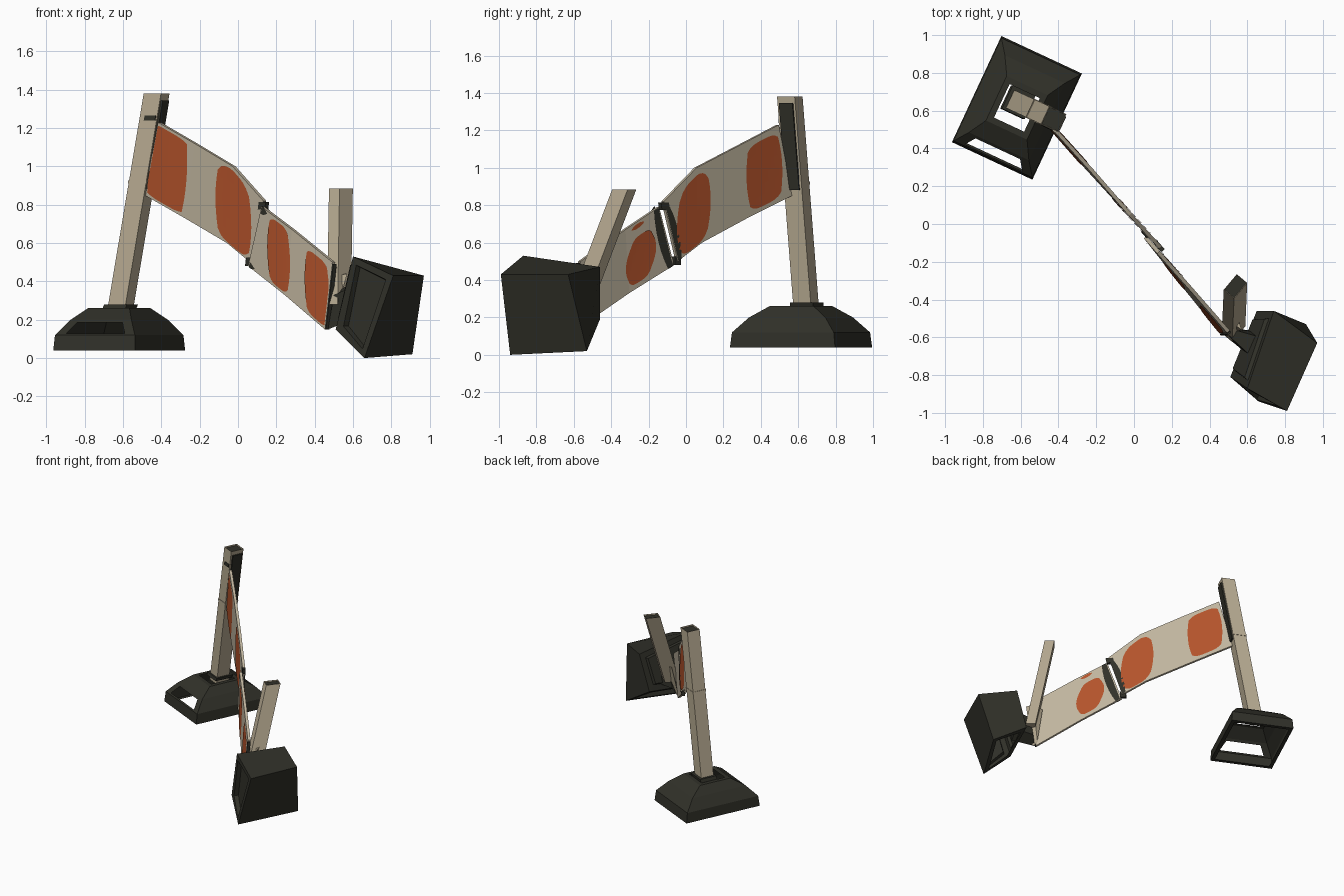
import bpy, bmesh, math
from mathutils import Vector

if "Cube" in bpy.data.objects:
    bpy.data.objects.remove(bpy.data.objects["Cube"], do_unlink=True)


def material(name, rgb):
    m = bpy.data.materials.new(name)
    m.use_nodes = True
    m.diffuse_color = (*rgb, 1)
    m.node_tree.nodes["Principled BSDF"].inputs["Base Color"].default_value = (*rgb, 1)
    return m


DARK = material("dark olive rubber", (0.030, 0.030, 0.022))
BEIGE = material("weathered beige", (0.48, 0.41, 0.29))
PALE = material("pale board beige", (0.52, 0.455, 0.34))
RUST = material("rust orange", (0.45, 0.086, 0.024))


def finish(name, bm, *mats, solid=True):
    if solid:
        bmesh.ops.recalc_face_normals(bm, faces=bm.faces)
    me = bpy.data.meshes.new(name)
    bm.to_mesh(me)
    bm.free()
    for m in mats:
        me.materials.append(m)
    ob = bpy.data.objects.new(name, me)
    bpy.context.collection.objects.link(ob)
    return ob


def loft(rings):
    """Capped skin over rings of equal point count; returns bmesh, side faces, caps."""
    bm = bmesh.new()
    vs = [[bm.verts.new(p) for p in r] for r in rings]
    n = len(vs[0])
    sides = [[bm.faces.new((a[i], a[(i + 1) % n], b[(i + 1) % n], b[i]))
              for i in range(n)] for a, b in zip(vs, vs[1:])]
    caps = [bm.faces.new(vs[0][::-1]), bm.faces.new(vs[-1])]
    bmesh.ops.recalc_face_normals(bm, faces=bm.faces)
    return bm, sides, caps


def rect(c, hx, hy, deg):
    a = math.radians(deg)
    ux = Vector((math.cos(a), math.sin(a), 0))
    uy = Vector((-ux.y, ux.x, 0))
    return [Vector(c) + ux * hx * i + uy * hy * j
            for i, j in ((-1, -1), (1, -1), (1, 1), (-1, 1))]


def inset(bm, face, width, push=0.0):
    bmesh.ops.inset_individual(bm, faces=[face], thickness=width, depth=push)
    return face


def strut(name, p0, p1, hx, hy, deg, mat, hollow=False):
    bm, _, caps = loft([rect(p0, hx, hy, deg), rect(p1, hx, hy, deg)])
    if hollow:
        # dark, slightly sunken end of the tube
        top = inset(bm, inset(bm, caps[1], 0.004), 0.001, -0.01)
        top.material_index = 1
    return finish(name, bm, mat, DARK)


# Standing foot: hollow shell with a sloped crown, post opening and a torn slot
TURN = -25
FOOT = Vector((-0.62, 0.615, 0))
levels = ((0.04, 0.235, 0.31), (0.12, 0.23, 0.30), (0.20, 0.175, 0.225), (0.26, 0.12, 0.13))
bm, sides, caps = loft([rect(FOOT + Vector((0, 0, z)), a, b, TURN) for z, a, b in levels])
lip = inset(bm, caps[0], 0.04)
crown = inset(bm, caps[1], 0.045)
slot = inset(bm, sides[1][0], 0.024)
mid = slot.calc_center_median()
along = Vector((math.cos(math.radians(TURN)), math.sin(math.radians(TURN)), 0))
for v in slot.verts:
    v.co -= along * (v.co - mid).dot(along) * 0.2
bmesh.ops.delete(bm, geom=[lip, crown, slot], context="FACES")
finish("standing_foot", bm, DARK)

# Tall leaning post with its collar and the dark joint strip
P0, P1 = Vector((-0.62, 0.645, 0.22)), Vector((-0.425, 0.555, 1.38))
strut("tall_post", P0, P1, 0.05, 0.052, TURN, BEIGE, hollow=True)
strut("post_collar", P0 + Vector((0, 0, 0.035)), P0 + Vector((0.01, 0, 0.06)),
      0.066, 0.068, TURN, DARK)
side = Vector((0.050, -0.023, 0))
strut("post_joint_strip", P0.lerp(P1, 0.57) + side, P0.lerp(P1, 0.97) + side,
      0.006, 0.040, TURN, DARK)
strut("post_band", P0.lerp(P1, 0.595), P0.lerp(P1, 0.61), 0.053, 0.055, TURN, BEIGE)
clamp = P0.lerp(P1, 0.88) + Vector((-0.012, -0.052, 0))
strut("post_clamp", clamp, clamp + Vector((0.005, 0, 0.025)), 0.032, 0.006, TURN, DARK)

# Broken board: two halves given as (top, bottom) pairs along their length
BOARD_A = [((-0.41, 0.49, 1.23), (-0.48, 0.56, 0.85)),
           ((-0.22, 0.28, 1.12), (-0.27, 0.32, 0.73)),
           ((-0.02, 0.05, 1.00), (-0.05, 0.08, 0.60)),
           ((0.14, -0.125, 0.82), (0.07, -0.05, 0.50))]
BOARD_B = [((0.13, -0.15, 0.79), (0.06, -0.07, 0.48)),
           ((0.29, -0.33, 0.67), (0.25, -0.31, 0.33)),
           ((0.50, -0.57, 0.50), (0.46, -0.57, 0.15))]
NORMAL = Vector((-0.76, -0.65, 0))
HALF = 0.01


def board_point(board, x, t, off):
    """Point on a board at true position x, height fraction t, offset off."""
    mid = [(a[0] + b[0]) / 2 for a, b in board]
    m = x
    for _ in range(4):
        m = max(mid[0] + 0.006, min(mid[-1] - 0.001, m))
        i = max(0, min(len(board) - 2, sum(c <= m for c in mid) - 1))
        k = (m - mid[i]) / (mid[i + 1] - mid[i])
        top = Vector(board[i][0]).lerp(Vector(board[i + 1][0]), k)
        low = Vector(board[i][1]).lerp(Vector(board[i + 1][1]), k)
        p = low.lerp(top, t)
        m += x - p.x
    return p + NORMAL * off


for name, board in (("upper_board", BOARD_A), ("lower_board", BOARD_B)):
    rings = [[Vector(p) + NORMAL * o for p, o in
              ((t, HALF), (t, -HALF), (b, -HALF), (b, HALF))] for t, b in board]
    finish(name, loft(rings)[0], PALE)


def painted(name, board, x0, x1, t0, t1, face, round_off=0.3, mat=RUST, lean=0.0):
    """Rounded paint patch lying on one face of a board, in a fine grid."""
    bm = bmesh.new()
    cols, n = [], 10
    for i in range(n + 1):
        u = 2 * i / n - 1
        h = (t1 - t0) / 2 * (1 - round_off * abs(u) ** 4)
        m = (t0 + t1) / 2
        x = x0 + (x1 - x0) * i / n
        cols.append([])
        for j in range(7):
            t = m + h * (j / 3 - 1)
            bulge = 0.012 * u * (1 - (j / 3 - 1) ** 2)
            p = board_point(board, x + bulge + lean * (t - 0.5), t, face * (HALF + 0.004))
            cols[-1].append(bm.verts.new(p))
    for a, b in zip(cols, cols[1:]):
        for j in range(6):
            quad = (a[j], b[j], b[j + 1], a[j + 1])
            bm.faces.new(quad if face > 0 else quad[::-1])
    finish(name, bm, mat, solid=False)


painted("front_stripe_1", BOARD_A, -0.45, -0.27, 0.03, 0.97, 1, 0.06, lean=0.03)
painted("front_stripe_2", BOARD_A, -0.095, 0.068, 0.02, 0.96, 1, 0.22)
painted("front_stripe_3", BOARD_B, 0.175, 0.27, 0.04, 0.96, 1, 0.15)
painted("front_stripe_4", BOARD_B, 0.37, 0.475, 0.04, 0.92, 1, 0.12)
painted("back_stripe_1", BOARD_A, -0.415, -0.27, 0.06, 0.92, -1, 0.15, lean=0.03)
painted("back_stripe_2", BOARD_A, -0.075, 0.065, 0.02, 0.91, -1, 0.28)
painted("back_stripe_3", BOARD_B, 0.155, 0.265, 0.08, 0.78, -1, 0.45)
painted("back_chip", BOARD_B, 0.215, 0.25, 0.90, 0.97, -1)

# Dark break between the halves, with splinters at both edges
painted("back_break", BOARD_B, 0.082, 0.122, 0.0, 1.0, -1, 0, DARK, 0.07)
painted("back_break_rim", BOARD_A, 0.088, 0.108, 0.0, 0.85, -1, 0, DARK, 0.07)
painted("front_break_low", BOARD_B, 0.065, 0.085, 0.0, 0.08, 1, 0.6, DARK)
painted("front_break_high", BOARD_B, 0.12, 0.15, 0.90, 1.03, 1, 0.6, DARK)
strut("top_splinter", (0.130, -0.115, 0.775), (0.135, -0.12, 0.815), 0.028, 0.012, -49, DARK)
strut("low_splinter", (0.06, -0.05, 0.48), (0.065, -0.05, 0.525), 0.022, 0.012, -49, DARK)

# Short snapped post at the low end, with a beige gusset to the board tip
strut("short_post", (0.527, -0.56, 0.28), (0.537, -0.33, 0.885), 0.054, 0.036, 50, BEIGE, hollow=True)
bm, _, _ = loft([[(0.46, -0.57, 0.15), (0.49, -0.59, 0.16), (0.47, -0.55, 0.18)],
                 [(0.47, -0.49, 0.42), (0.57, -0.56, 0.44), (0.55, -0.50, 0.44)]])
finish("short_post_gusset", bm, BEIGE)

# Toppled foot: a skewed block lying on its side, open underneath
rim = [(0.97, -0.63, 0.43), (0.81, -0.99, 0.43), (0.66, -0.94, 0.0), (0.91, -0.53, 0.02)]
neck = [(0.74, -0.46, 0.47), (0.60, -0.87, 0.53), (0.51, -0.81, 0.15), (0.65, -0.46, 0.19)]
bm, sides, caps = loft([rim, neck])
inset(bm, inset(bm, sides[0][1], 0.05), 0.012, -0.03)
inset(bm, inset(bm, caps[1], 0.06), 0.012, 0.02)
gap = inset(bm, sides[0][2], 0.06)
bmesh.ops.delete(bm, geom=[gap], context="FACES")
finish("toppled_foot", bm, DARK)

# Neck joining the toppled foot to the board
bm, _, _ = loft([[(0.67, -0.60, 0.40), (0.62, -0.70, 0.38), (0.60, -0.69, 0.20), (0.66, -0.57, 0.22)],
                 [(0.53, -0.56, 0.36), (0.50, -0.59, 0.33), (0.47, -0.58, 0.15), (0.51, -0.55, 0.22)]])
finish("toppled_neck", bm, DARK)
strut("board_end_strip", (0.465, -0.578, 0.15), (0.503, -0.578, 0.49), 0.005, 0.012, -49, DARK)
